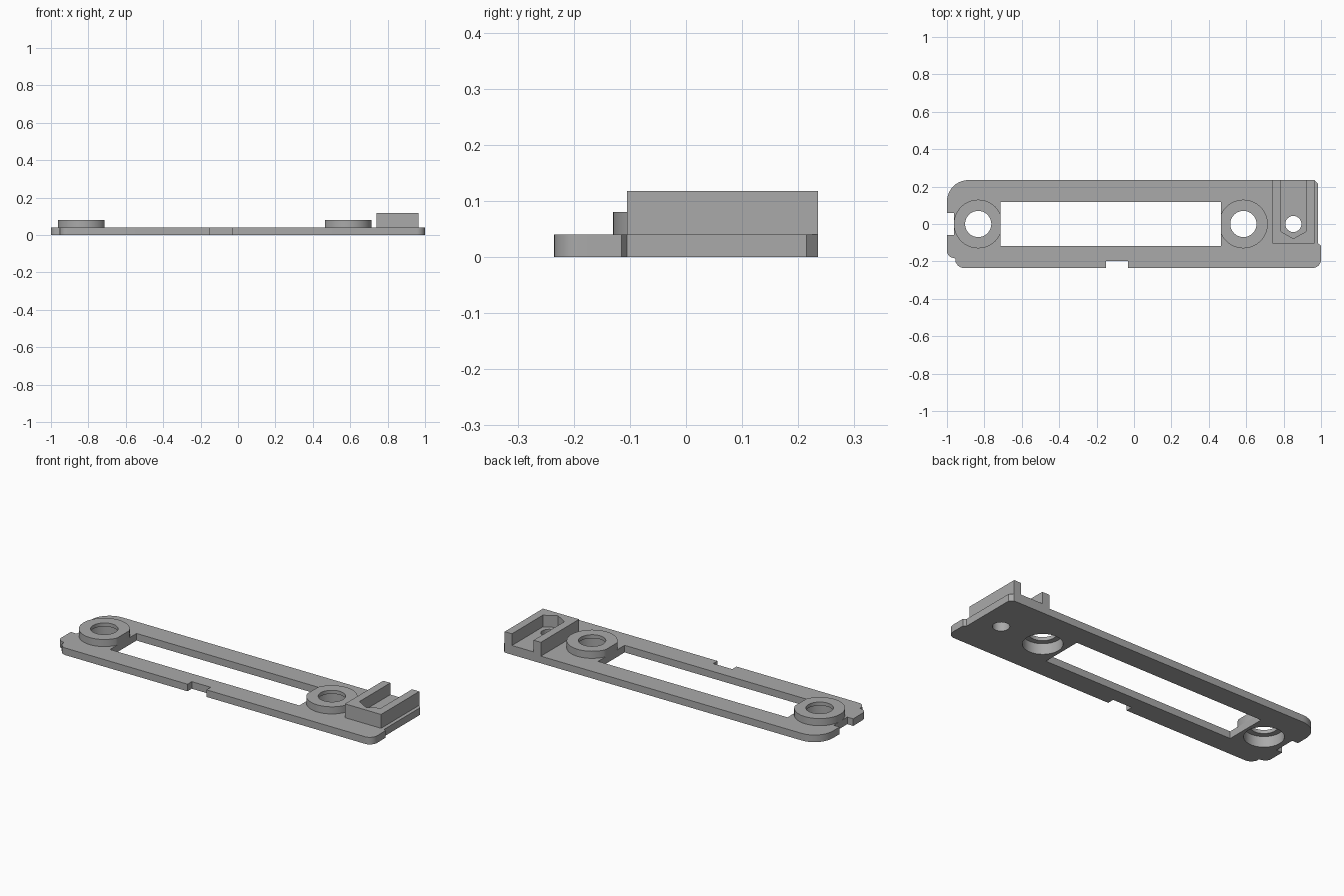
import bpy, bmesh
from math import sin, cos, radians

if "Cube" in bpy.data.objects:
    bpy.data.objects.remove(bpy.data.objects["Cube"])

grey = bpy.data.materials.new("plain grey")
grey.use_nodes = True
COLOUR = (0.4, 0.4, 0.4, 1)
grey.diffuse_color = COLOUR
grey.node_tree.nodes["Principled BSDF"].inputs["Base Color"].default_value = COLOUR


def arc(cx, cy, r, start, end, steps=10):
    angles = [radians(start + (end - start) * i / steps) for i in range(steps + 1)]
    return [(cx + r * cos(a), cy + r * sin(a)) for a in angles]


def circle(cx, cy, r):
    return arc(cx, cy, r, 0, 360, 64)[:-1]


def rectangle(x0, x1, y0, y1):
    return [(x0, y0), (x1, y0), (x1, y1), (x0, y1)]


def prism(name, outline, z0, z1):
    """Extrude a flat outline from z0 up to z1."""
    bm = bmesh.new()
    base = bm.faces.new([bm.verts.new((x, y, z0)) for x, y in outline])
    top = bmesh.ops.extrude_face_region(bm, geom=[base])["geom"]
    verts = [v for v in top if isinstance(v, bmesh.types.BMVert)]
    bmesh.ops.translate(bm, verts=verts, vec=(0, 0, z1 - z0))
    bmesh.ops.recalc_face_normals(bm, faces=bm.faces)
    mesh = bpy.data.meshes.new(name)
    bm.to_mesh(mesh)
    bm.free()
    mesh.materials.append(grey)
    obj = bpy.data.objects.new(name, mesh)
    bpy.context.collection.objects.link(obj)
    return obj


def activate(obj):
    bpy.ops.object.select_all(action="DESELECT")
    obj.select_set(True)
    bpy.context.view_layer.objects.active = obj


def cut(obj, outline, z0=-0.1, z1=0.3):
    """Remove a prism from the object."""
    cutter = prism("cutter", outline, z0, z1)
    cutter.hide_render = True
    mod = obj.modifiers.new("cut", "BOOLEAN")
    mod.operation, mod.solver, mod.object = "DIFFERENCE", "EXACT", cutter
    activate(obj)
    bpy.ops.object.modifier_apply(modifier=mod.name)
    bpy.data.objects.remove(cutter)


PLATE_TOP, BOSS_TOP, BLOCK_TOP = 0.04, 0.08, 0.118
HALF_DEPTH = 0.235
BOSSES = {"right_boss": -0.833, "left_boss": 0.585}
slot = rectangle(-0.715, 0.465, -0.118, 0.118)

# Base plate with its rounded, stepped and chamfered corners
outline = (
    arc(-0.885, 0.12, 0.115, 90, 180)
    + [(-1, 0.06), (-0.963, 0.06), (-0.963, -0.06), (-1, -0.06)]
    + arc(-0.965, -0.145, 0.035, 180, 250, 5)
    + [(-0.955, -0.185), (-0.955, -0.205)]
    + arc(-0.91, -0.19, 0.045, 200, 270, 5)
    + [(-0.15, -HALF_DEPTH), (-0.15, -0.197), (-0.032, -0.197), (-0.032, -HALF_DEPTH)]
    + arc(0.955, -0.19, 0.045, 270, 360)
    + [(1, -0.115), (0.985, -0.105), (0.985, 0.215), (0.965, HALF_DEPTH)]
)
plate = prism("base_plate", outline, 0, PLATE_TOP)
cut(plate, slot)

# Ring bosses, flattened by the slot and counterbored from underneath
parts = [plate]
for name, x in BOSSES.items():
    boss = prism(name, circle(x, 0, 0.13), PLATE_TOP, BOSS_TOP)
    cut(boss, slot)
    cut(boss, circle(x, 0, 0.07))
    cut(boss, circle(x, 0, 0.1), z1=0.06)
    cut(plate, circle(x, 0, 0.1))
    parts.append(boss)

# Nut holder block with a channel that is open at the back
block = prism("nut_holder", rectangle(0.74, 0.965, -0.105, HALF_DEPTH), PLATE_TOP, BLOCK_TOP)
channel = [(0.785, 0.3), (0.785, -0.04), (0.852, -0.078), (0.92, -0.04), (0.92, 0.3)]
cut(block, channel, z0=0.052)
parts.append(block)

# Screw hole through the holder and the plate
for obj in (block, plate):
    cut(obj, circle(0.852, 0, 0.043))

for obj in parts:
    activate(obj)
    bpy.ops.object.shade_smooth_by_angle(angle=radians(30))
